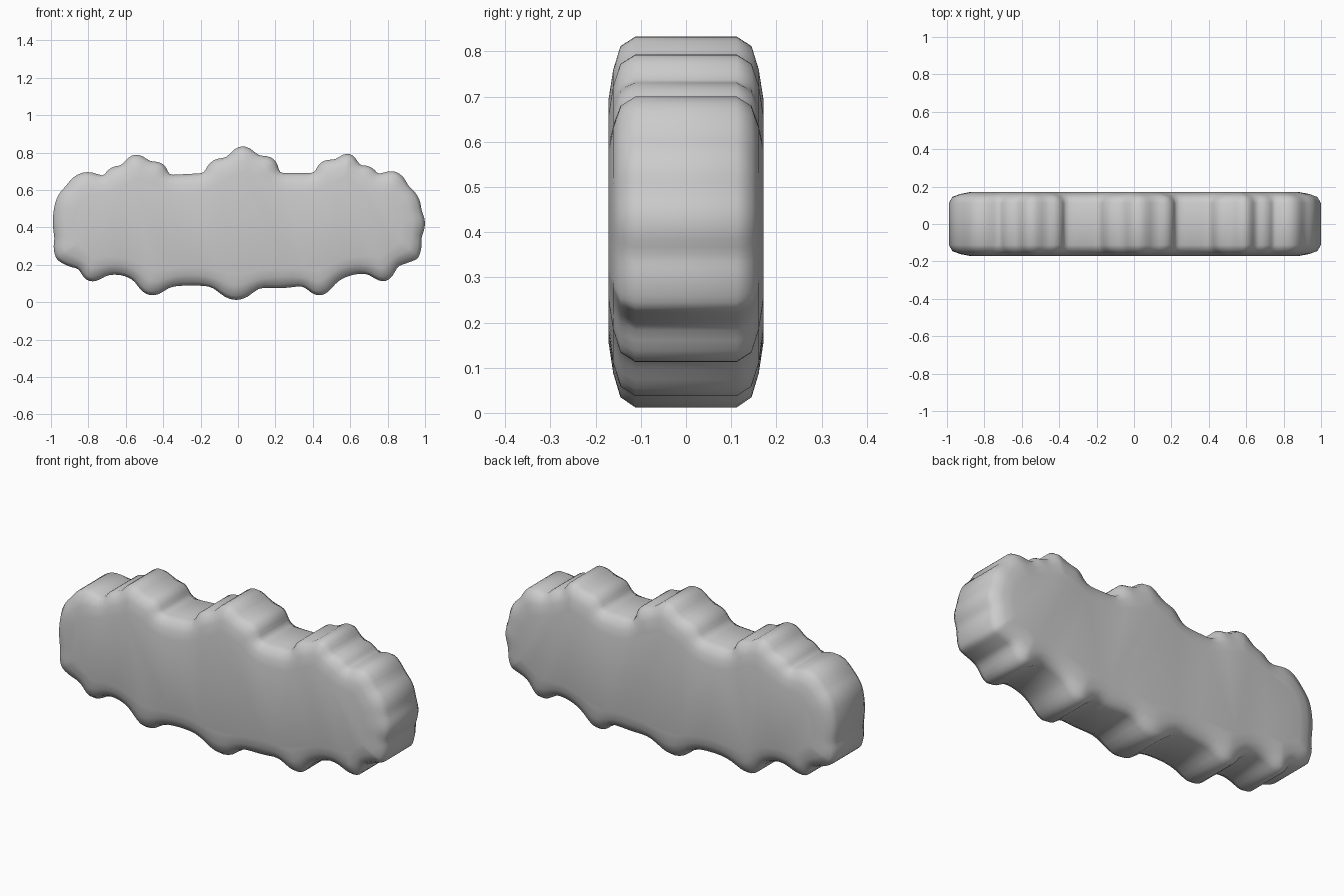
import bpy, bmesh, math
from mathutils import Vector

cube = bpy.data.objects.get("Cube")
if cube:
    bpy.data.objects.remove(cube, do_unlink=True)

# Scalloped outline, clockwise from the upper right end, in hundredths:
# start of each scallop (x, z) and how far it bulges outward
SCALLOPS = [
    (-92, 62, 5), (-72, 67, 2), (-62, 73, 5), (-47, 75, 3), (-37, 68, 0),
    (-18, 69, 3), (-6, 77, 6), (11, 78, 4), (22, 69, 0), (41, 69, 3),
    (52, 76, 5), (65, 73, 2), (75, 68, 5), (91, 62, 2), (98, 49, 2),
    (98, 35, 1), (96, 23, 0), (85, 19, 6), (70, 15, -2), (52, 10, 6),
    (35, 9, 1), (11, 8, 7), (-13, 8, -1), (-37, 8, 6), (-55, 11, -2),
    (-71, 14, 5), (-85, 18, 1), (-97, 23, 1), (-98, 34, 1), (-98, 52, 1),
]
STEPS = 8

# Rounded edge: half depth, inset from the outline, smoothing passes
EDGE = [(0.112, 0.0, 0), (0.145, 0.018, 2), (0.161, 0.06, 8), (0.171, 0.11, 24)]


def scalloped_outline():
    points = []
    for i, (x, z, bulge) in enumerate(SCALLOPS):
        nx, nz, _ = SCALLOPS[(i + 1) % len(SCALLOPS)]
        start, end = Vector((x, z)) / 100, Vector((nx, nz)) / 100
        chord = (end - start).normalized()
        outward = Vector((-chord.y, chord.x))
        for k in range(STEPS):
            t = k / STEPS
            lift = bulge / 100 * math.sin(math.pi * t) ** 0.8
            points.append(start.lerp(end, t) + outward * lift)
    return points


def smoothed(points, passes):
    n = len(points)
    for _ in range(passes):
        points = [(points[i - 1] + points[i] * 2 + points[(i + 1) % n]) / 4
                  for i in range(n)]
    return points


def inset(points, distance):
    n = len(points)
    result = []
    for i, p in enumerate(points):
        along = (points[(i + 1) % n] - points[i - 1]).normalized()
        result.append(p + Vector((along.y, -along.x)) * distance)
    return result


# Rings run from the front face to the back face
outline = smoothed(scalloped_outline(), 1)
front = [(-depth, gap, passes) for depth, gap, passes in reversed(EDGE)]
bm = bmesh.new()
rings = []
for y, gap, passes in front + EDGE:
    loop = inset(smoothed(outline, passes), gap)
    rings.append([bm.verts.new((p.x, y, p.y)) for p in loop])

# Rim walls and the two flat faces
for a, b in zip(rings, rings[1:]):
    for i in range(len(a)):
        bm.faces.new((a[i - 1], a[i], b[i], b[i - 1]))
bm.faces.new(rings[0])
bm.faces.new(rings[-1])
bmesh.ops.recalc_face_normals(bm, faces=bm.faces)

mesh = bpy.data.meshes.new("scalloped_slab")
bm.to_mesh(mesh)
bm.free()
slab = bpy.data.objects.new("scalloped_slab", mesh)
bpy.context.collection.objects.link(slab)

# Plain grey surface
grey = bpy.data.materials.new("light_grey")
grey.use_nodes = True
colour = (0.6, 0.6, 0.6, 1)
grey.diffuse_color = colour
grey.node_tree.nodes["Principled BSDF"].inputs["Base Color"].default_value = colour
mesh.materials.append(grey)

bpy.context.view_layer.objects.active = slab
slab.select_set(True)
bpy.ops.object.shade_smooth_by_angle(angle=math.radians(60))
